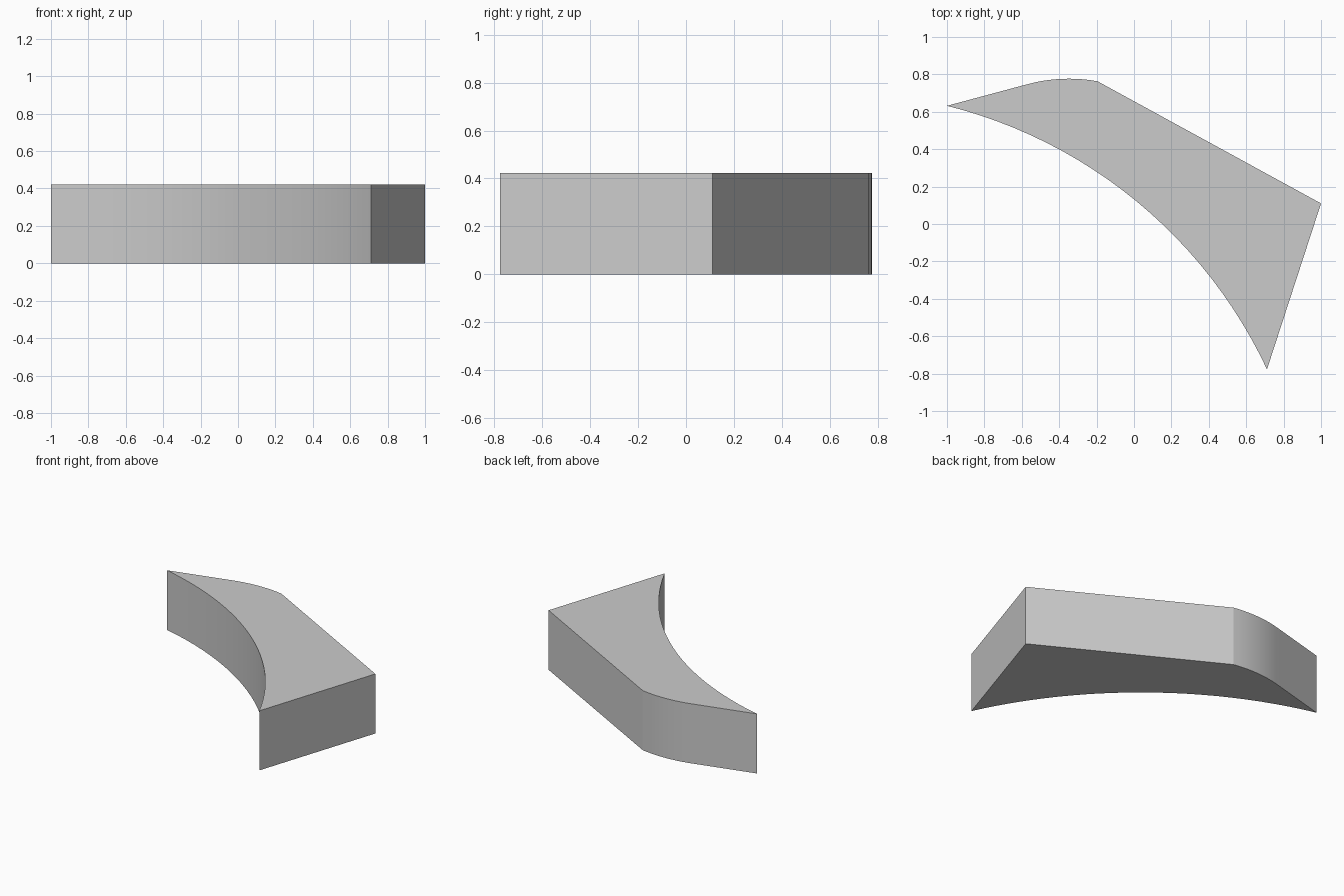
import bpy, bmesh, math
from mathutils import Vector

cube = bpy.data.objects.get("Cube")
if cube:
    bpy.data.objects.remove(cube, do_unlink=True)

HEIGHT = 0.422


def arc(start, end, sagitta, steps):
    """Circular arc from start to end, bulging left of travel by sagitta."""
    a, b = Vector(start), Vector(end)
    chord = b - a
    half = chord.length / 2
    along = chord.normalized()
    normal = Vector((-along.y, along.x))
    radius = (half * half + sagitta * sagitta) / (2 * sagitta)
    centre = (a + b) / 2 + normal * (sagitta - radius)
    sweep = math.asin(half / radius)
    points = []
    for i in range(steps + 1):
        t = sweep * (2 * i / steps - 1)
        points.append(centre + radius * (along * math.sin(t) + normal * math.cos(t)))
    return points


# Outline: hollow front curve, then the rounded back shoulder
left_tip, front_tip, right_corner = (-1, 0.632), (0.711, -0.777), (1, 0.11)
hollow = arc(left_tip, front_tip, 0.25, 24)
shoulder = arc((-0.575, 0.746), (-0.195, 0.763), 0.0215, 10)
outline = hollow + [Vector(right_corner)] + shoulder[::-1]

# Extrude the outline into a solid block
bm = bmesh.new()
base = bm.faces.new([bm.verts.new((p.x, p.y, 0)) for p in outline])
top = bmesh.ops.extrude_face_region(bm, geom=[base], use_keep_orig=True)
bmesh.ops.translate(bm, vec=(0, 0, HEIGHT),
                    verts=[v for v in top["geom"] if isinstance(v, bmesh.types.BMVert)])
bmesh.ops.recalc_face_normals(bm, faces=bm.faces)
mesh = bpy.data.meshes.new("curved_block")
bm.to_mesh(mesh)
bm.free()

block = bpy.data.objects.new("curved_block", mesh)
bpy.context.collection.objects.link(block)

# Plain grey
grey = bpy.data.materials.new("plain_grey")
grey.use_nodes = True
colour = (0.6, 0.6, 0.6, 1)
grey.diffuse_color = colour
grey.node_tree.nodes["Principled BSDF"].inputs["Base Color"].default_value = colour
mesh.materials.append(grey)

# Smooth curves, sharp corners
bpy.ops.object.select_all(action="DESELECT")
block.select_set(True)
bpy.context.view_layer.objects.active = block
bpy.ops.object.shade_smooth_by_angle(angle=math.radians(12))
